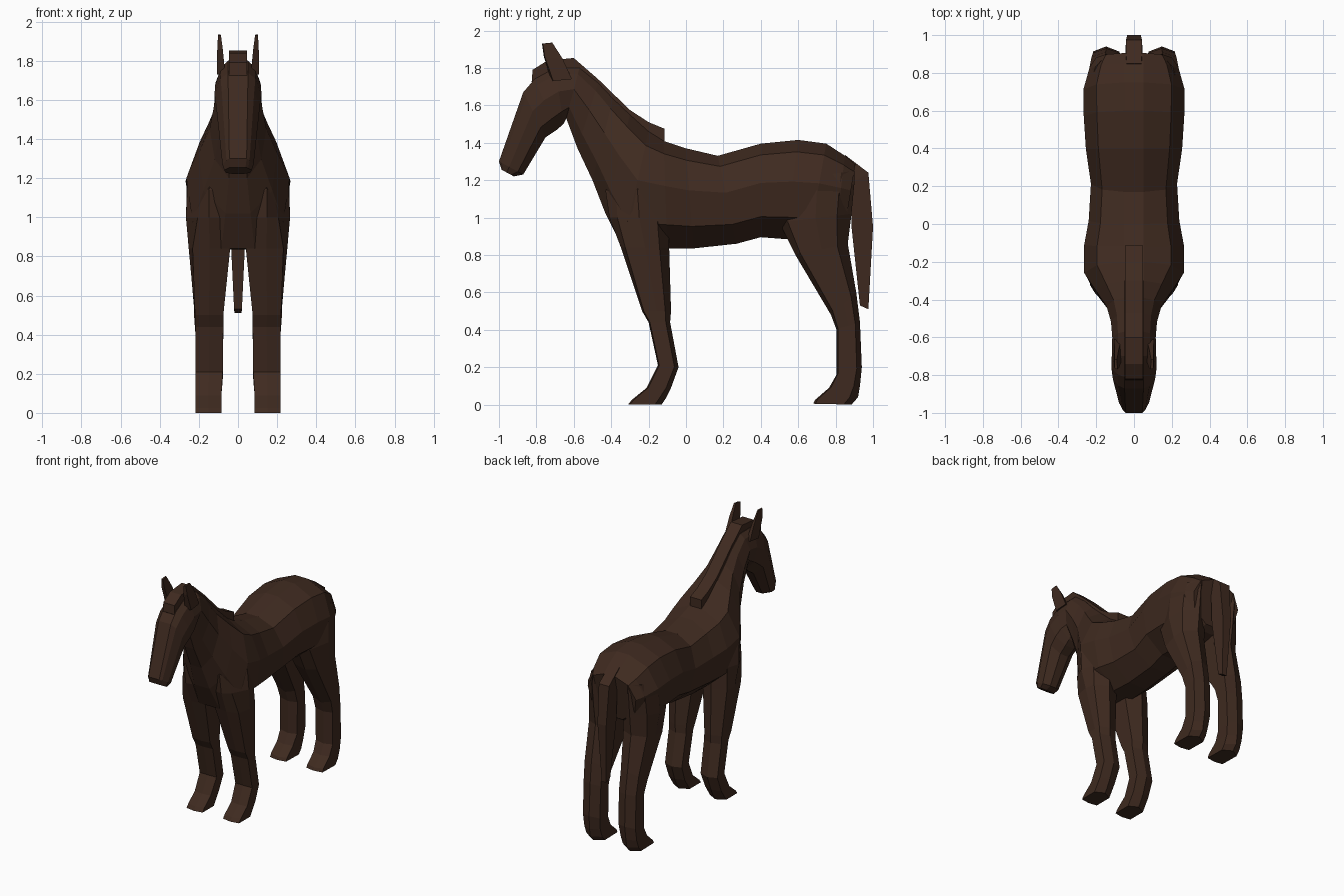
import bpy, bmesh
from mathutils import Vector

coat = bpy.data.materials.new("dark brown coat")
coat.diffuse_color = (0.049, 0.023, 0.014, 1)


def loft(name, rings, mirror=False):
    """Bridge equal-sized closed rings, cap both ends, optionally mirror in x."""
    bm = bmesh.new()
    vs = [[bm.verts.new(p) for p in r] for r in rings]
    n = len(rings[0])
    for a, b in zip(vs, vs[1:]):
        for i in range(n):
            j = (i + 1) % n
            bm.faces.new((a[i], a[j], b[j], b[i]))
    bm.faces.new(vs[0])
    bm.faces.new(vs[-1])
    bmesh.ops.recalc_face_normals(bm, faces=bm.faces)
    me = bpy.data.meshes.new(name)
    bm.to_mesh(me)
    bm.free()
    me.materials.append(coat)
    ob = bpy.data.objects.new(name, me)
    bpy.context.collection.objects.link(ob)
    if mirror:
        ob.modifiers.new("mirror", 'MIRROR')
    return ob


def body_ring(ty, tz, by, bz, w, low=0.88):
    """Ten-sided section hung between a spine point and a belly point."""
    top, bot = Vector((0, ty, tz)), Vector((0, by, bz))
    half = [(0.0, min(0.05, w * 0.55)), (0.12, 0.74 * w), (0.42, w),
            (0.78, low * w), (1.0, 0.32 * w)]
    right = [top.lerp(bot, t) + Vector((x, 0, 0)) for t, x in half]
    left = [Vector((-p.x, p.y, p.z)) for p in reversed(right)]
    return right + left


def leg_ring(zf, zb, yf, yb, xi, xo, r=0.0):
    """Seven-sided leg section, ridged front and back; r rounds the outer corners."""
    m, d = (xi + xo) / 2, (yb - yf) * 0.2
    zs = zf + (zb - zf) * 0.2
    ze = zf + (zb - zf) * 0.8
    return [(xi, yf + d * 0.3, zs), (m, yf, zf), (xo - r, yf + d * 0.3 + r * 0.4, zs),
            (xo, (yf + yb) / 2, (zf + zb) / 2),
            (xo - r * 0.5, yb - d, ze), (m, yb, zb), (xi, yb - d, ze)]


# Trunk, neck and head: spine y, z, belly y, z, half width
loft("body_neck_and_head", [body_ring(*r) for r in [
    (0.905, 1.285, 0.85, 0.95, 0.20),
    (0.85, 1.33, 0.80, 0.92, 0.235),
    (0.75, 1.395, 0.66, 0.89, 0.268),
    (0.60, 1.415, 0.53, 0.885, 0.266),
    (0.40, 1.395, 0.40, 0.895, 0.255),
    (0.17, 1.33, 0.27, 0.86, 0.228),
    (0.00, 1.37, 0.04, 0.835, 0.24),
    (-0.12, 1.41, -0.10, 0.835, 0.264),
    (-0.20, 1.46, -0.34, 0.84, 0.264),
    (-0.30, 1.55, -0.43, 1.02, 0.2, 0.88),
    (-0.39, 1.635, -0.50, 1.20, 0.145, 0.82),
    (-0.47, 1.72, -0.58, 1.37, 0.122, 0.75),
    (-0.57, 1.80, -0.64, 1.53, 0.115, 0.75),
    (-0.70, 1.80, -0.655, 1.50, 0.117),
    (-0.81, 1.74, -0.69, 1.47, 0.12),
    (-0.87, 1.67, -0.75, 1.43, 0.112),
    (-1.00, 1.30, -0.87, 1.23, 0.08),
    (-0.985, 1.255, -0.92, 1.22, 0.07),
]])

# Front legs: front z, back z, front y, back y, inner x, outer x, rounding
loft("front_legs", [leg_ring(*r) for r in [
    (1.26, 1.24, -0.38, -0.10, 0.04, 0.22, 0.08),
    (1.14, 1.16, -0.43, -0.09, 0.035, 0.26, 0.085),
    (1.00, 1.00, -0.41, -0.09, 0.03, 0.266, 0.06),
    (0.84, 0.84, -0.348, -0.09, 0.04, 0.252, 0.02),
    (0.50, 0.50, -0.235, -0.08, 0.075, 0.22),
    (0.44, 0.44, -0.20, -0.085, 0.075, 0.218),
    (0.21, 0.20, -0.15, -0.04, 0.078, 0.218),
    (0.09, 0.09, -0.21, -0.08, 0.085, 0.218),
    (0.025, 0.03, -0.29, -0.11, 0.085, 0.218),
    (0.0, 0.0, -0.31, -0.13, 0.085, 0.218),
]], mirror=True)

# Hind legs
loft("hind_legs", [leg_ring(*r) for r in [
    (1.20, 1.25, 0.55, 0.90, 0.05, 0.235, 0.06),
    (1.12, 1.18, 0.50, 0.90, 0.04, 0.262, 0.06),
    (0.97, 1.02, 0.50, 0.885, 0.035, 0.266, 0.05),
    (0.80, 0.86, 0.585, 0.865, 0.045, 0.25, 0.02),
    (0.48, 0.60, 0.775, 0.91, 0.075, 0.225),
    (0.40, 0.44, 0.805, 0.93, 0.075, 0.218),
    (0.16, 0.20, 0.805, 0.94, 0.078, 0.218),
    (0.09, 0.10, 0.765, 0.93, 0.085, 0.218),
    (0.025, 0.04, 0.69, 0.92, 0.085, 0.218),
    (0.005, 0.0, 0.68, 0.885, 0.085, 0.218),
]], mirror=True)

# Mane: flat strip along the crest, ending in a forelock (outer y, z, inner y, z)
loft("mane", [[(-0.047, a, b), (0.047, a, b), (0.047, c, d), (-0.047, c, d)]
              for a, b, c, d in [
    (-0.115, 1.475, -0.115, 1.39), (-0.20, 1.51, -0.20, 1.43),
    (-0.30, 1.575, -0.31, 1.50), (-0.47, 1.74, -0.48, 1.66),
    (-0.60, 1.853, -0.60, 1.74), (-0.74, 1.84, -0.73, 1.72),
    (-0.82, 1.79, -0.80, 1.70), (-0.825, 1.725, -0.80, 1.69)]])

# Ears
loft("ears", [
    [(0.065, -0.72, 1.73), (0.108, -0.71, 1.73), (0.105, -0.61, 1.74), (0.07, -0.62, 1.74)],
    [(0.078, -0.76, 1.86), (0.106, -0.755, 1.86), (0.104, -0.66, 1.85), (0.082, -0.67, 1.85)],
    [(0.087, -0.77, 1.93), (0.102, -0.765, 1.93), (0.102, -0.715, 1.935), (0.091, -0.72, 1.935)],
], mirror=True)

# Tail: front y, z, back y, z, half width
loft("tail", [[(-w, a, b), (w, a, b), (w * 0.9, c, d), (-w * 0.9, c, d)]
              for a, b, c, d, w in [
    (0.82, 1.28, 0.85, 1.335, 0.045), (0.885, 1.18, 0.975, 1.24, 0.047),
    (0.885, 0.95, 1.00, 0.95, 0.04), (0.93, 0.53, 0.975, 0.51, 0.02)]])
